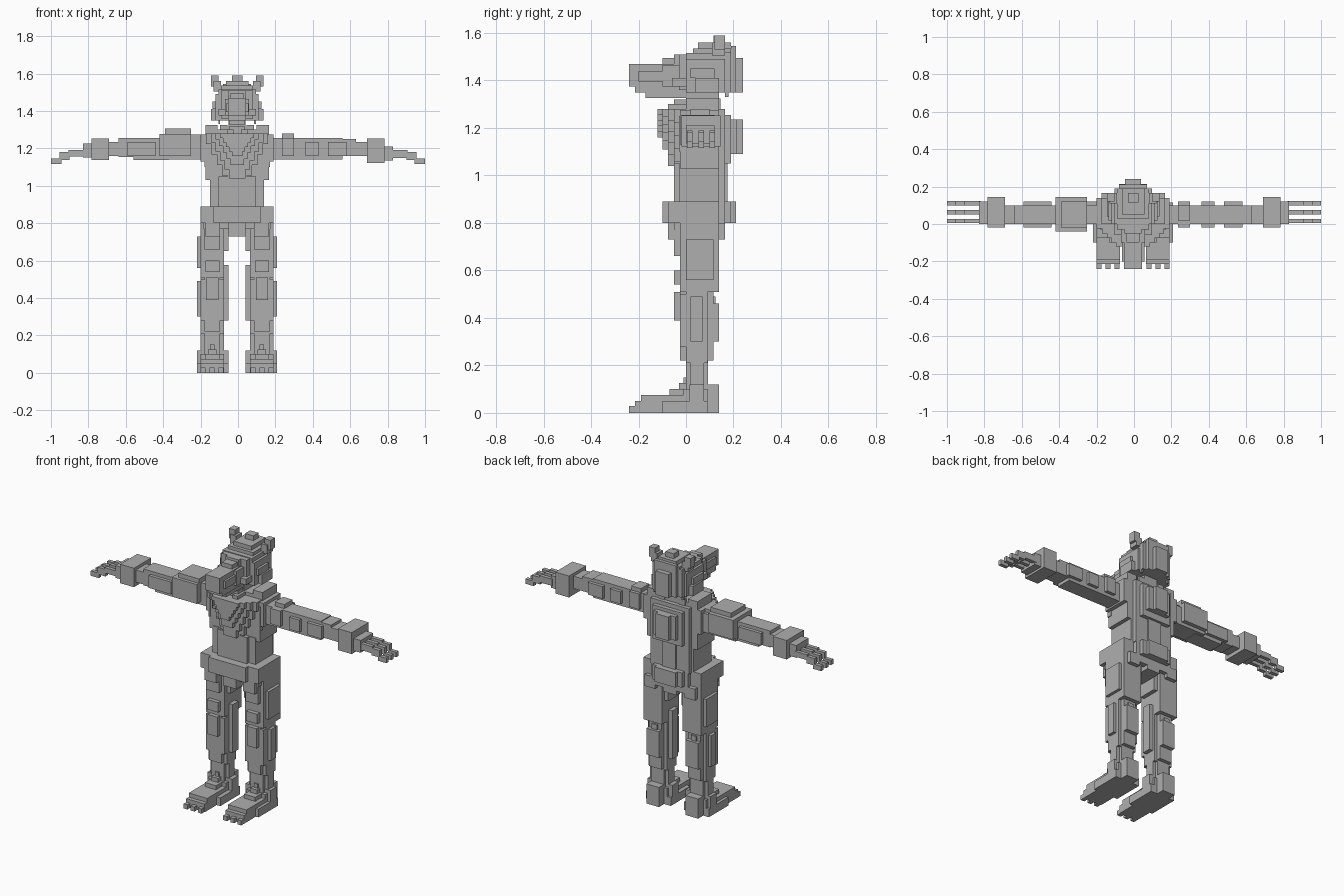
import bpy, bmesh

C = -0.005  # body centre line

grey = bpy.data.materials.new("stone_grey")
grey.diffuse_color = (0.43, 0.43, 0.43, 1)


def part(name, boxes):
    """One object from boxes given as (x0, x1, y0, y1, z0, z1)."""
    bm = bmesh.new()
    for b in boxes:
        v = [bm.verts.new((b[i], b[2 + j], b[4 + k]))
             for i in (0, 1) for j in (0, 1) for k in (0, 1)]
        for f in ((0, 1, 3, 2), (4, 6, 7, 5), (0, 4, 5, 1),
                  (2, 3, 7, 6), (0, 2, 6, 4), (1, 5, 7, 3)):
            bm.faces.new([v[n] for n in f])
    me = bpy.data.meshes.new(name)
    bm.to_mesh(me)
    bm.free()
    me.materials.append(grey)
    ob = bpy.data.objects.new(name, me)
    bpy.context.collection.objects.link(ob)


def mid(w, y0, y1, z0, z1):
    """Box centred on the body, half width w."""
    return (C - w, C + w, y0, y1, z0, z1)


def pair(a, b, *r):
    """Two mirrored boxes between distances a and b from the centre line."""
    return [(C - b, C - a, *r), (C + a, C + b, *r)]


# Head: skull, terraced crown, brow and rounded back
head = [mid(.115, 0, .165, 1.35, 1.49), mid(.10, .165, .19, 1.35, 1.52),
        mid(.075, .19, .21, 1.35, 1.545), mid(.043, .21, .24, 1.35, 1.495),
        mid(.10, 0, .165, 1.49, 1.515), mid(.085, .03, .19, 1.515, 1.535),
        mid(.06, .05, .19, 1.535, 1.56), mid(.028, .115, .165, 1.56, 1.59),
        mid(.085, -.03, 0, 1.36, 1.51), mid(.045, -.05, .02, 1.47, 1.51)]
head += pair(.10, .14, .04, .14, 1.35, 1.41)           # cheek fur
head += pair(.115, .13, .02, .12, 1.41, 1.45)
head += pair(.06, .10, -.06, 0, 1.375, 1.41)
head += pair(.09, .10, .165, .18, 1.33, 1.38)
part("head", head)
part("snout", [mid(.048, -.24, 0, 1.375, 1.47), mid(.06, -.20, 0, 1.395, 1.44),
               mid(.035, -.10, 0, 1.47, 1.495), mid(.065, -.10, 0, 1.375, 1.465)])
part("jaw", [mid(.048, -.215, 0, 1.35, 1.378), mid(.043, -.17, .115, 1.327, 1.352)])
part("ears", pair(.10, .14, .12, .165, 1.53, 1.59)
     + pair(.085, .125, .11, .165, 1.505, 1.56))

# Torso core, shoulders and neck
torso = [mid(.145, -.03, .14, .88, 1.05), mid(.17, -.025, .14, 1.03, 1.14),
         mid(.195, -.025, .14, 1.13, 1.275), mid(.10, -.05, 0, .88, 1.05),
         mid(.045, 0, .14, 1.27, 1.35), mid(.09, .0, .14, 1.27, 1.30)]
torso += pair(.05, .17, 0, .14, 1.27, 1.30)
torso += pair(.105, .17, .0, .14, 1.30, 1.325)
torso += pair(.165, .175, -.03, 0, 1.10, 1.25)
part("torso", torso)

# Chest: layers of V-shaped steps
chest = []
for y, w, top, low in ((-.05, .165, 1.28, 1.00), (-.075, .14, 1.28, 1.04),
                       (-.10, .115, 1.28, 1.11), (-.12, .09, 1.28, 1.16)):
    n = 5
    for i in range(n):
        h = (top - low) / n
        chest.append(mid(w - .024 * (n - 1 - i) * w / .14, y, 0,
                         low + i * h, low + (i + 1) * h))
part("chest", chest)
part("neck_fur", pair(.02, .055, -.075, .02, 1.28, 1.30) + [mid(.04, -.05, .02, 1.28, 1.32)])

# Back: vertical ridges and raised plate
back = [mid(.13, .12, .165, .88, 1.28), mid(.10, .165, .19, 1.05, 1.255),
        mid(.075, .165, .215, 1.09, 1.235), mid(.043, .2, .24, 1.09, 1.235),
        mid(.045, .16, .175, .89, 1.05)]
back += pair(.05, .09, .13, .145, 1.25, 1.325)
part("back", back)

# Hip belt with front and rear plates
part("belt", [mid(.195, -.075, .14, .80, .89), mid(.125, -.10, .165, .80, .89),
              mid(.10, .165, .19, .80, .89), mid(.07, .19, .21, .80, .89)])
part("pelvis", [mid(.18, -.05, .14, .77, .81), mid(.045, -.075, .165, .73, .80),
                mid(.10, .13, .165, .755, .80)])

# Legs, mirrored: thigh, knee, calf, shin
thigh = (pair(.07, .195, -.025, .14, .51, .80)
         + pair(.045, .08, 0, .115, .65, .78) + pair(.19, .213, 0, .115, .56, .73)
         + pair(.095, .17, -.05, 0, .54, .60) + pair(.09, .175, -.05, 0, .66, .78)
         + pair(.09, .17, -.075, 0, .73, .80) + pair(.10, .17, .13, .165, .73, .80))
part("thighs", thigh)
calf = (pair(.07, .195, 0, .09, .21, .53) + pair(.09, .175, -.025, .115, .22, .53)
        + pair(.045, .08, .02, .075, .28, .575) + pair(.19, .213, .02, .07, .30, .49)
        + pair(.10, .165, -.05, 0, .39, .51) + pair(.07, .10, -.025, 0, .28, .50)
        + pair(.165, .195, -.025, 0, .28, .50)
        + pair(.09, .175, .09, .14, .30, .46) + pair(.115, .15, .10, .125, .46, .49))
part("calves", calf)
part("shins", pair(.07, .195, .02, .075, .08, .24) + pair(.09, .175, 0, .092, .08, .24))

# Feet with toes, heel and instep
feet = (pair(.07, .195, -.19, .09, 0, .075) + pair(.07, .195, -.215, -.19, 0, .05)
        + pair(.045, .213, -.10, .09, 0, .05) + pair(.045, .213, .015, .075, .04, .12)
        + pair(.09, .175, .09, .14, 0, .12) + pair(.095, .17, -.07, .02, .07, .10)
        + pair(.11, .155, -.03, .02, .10, .125) + pair(.12, .145, -.01, .02, .12, .15)
        + pair(.07, .195, -.01, .09, .07, .10))
part("feet", feet)
toes = []
for i in range(3):
    x = .073 + .048 * i
    toes += pair(x, x + .026, -.24, -.2, 0, .028)
part("toes", toes)

# Arms: the two sides carry different padding
part("left_arm", [(-.42, -.19, 0, .12, 1.14, 1.255), (-.37, -.19, 0, .10, 1.14, 1.275),
                  (-.42, -.25, -.04, .145, 1.16, 1.278), (-.39, -.25, -.02, .12, 1.27, 1.305),
                  (-.59, -.44, -.02, .12, 1.16, 1.235), (-.56, -.37, 0, .10, 1.137, 1.255),
                  (-.64, -.56, 0, .10, 1.155, 1.255), (-.70, -.63, 0, .10, 1.16, 1.235)])
part("right_arm", [(.18, .36, 0, .10, 1.14, 1.255), (.235, .30, -.02, .12, 1.16, 1.255),
                   (.235, .30, .02, .10, 1.25, 1.28), (.36, .43, -.02, .12, 1.16, 1.235),
                   (.355, .56, 0, .10, 1.14, 1.255), (.48, .58, -.02, .12, 1.16, 1.235),
                   (.55, .63, 0, .10, 1.16, 1.25), (.62, .69, 0, .10, 1.16, 1.235)])

# Hands: cuff, palm and three stepped fingers
for side, s, drop in (("left", -1, 0), ("right", 1, .015)):
    def arm(a, b, *r):
        return (min(s * a, s * b), max(s * a, s * b), *r)
    part(side + "_hand", [arm(.69, .783, -.02, .145, 1.137 - drop, 1.253),
                          arm(.78, .83, 0, .12, 1.15 - drop, 1.225 - drop)])
    fingers = []
    for y in (.005, .052, .10):
        fingers += [arm(.82, .905, y, y + .023, 1.157 - drop / 2, 1.19),
                    arm(.90, .955, y, y + .023, 1.137, 1.18),
                    arm(.945, 1.0, y, y + .023, 1.115, 1.145)]
    part(side + "_fingers", fingers)
